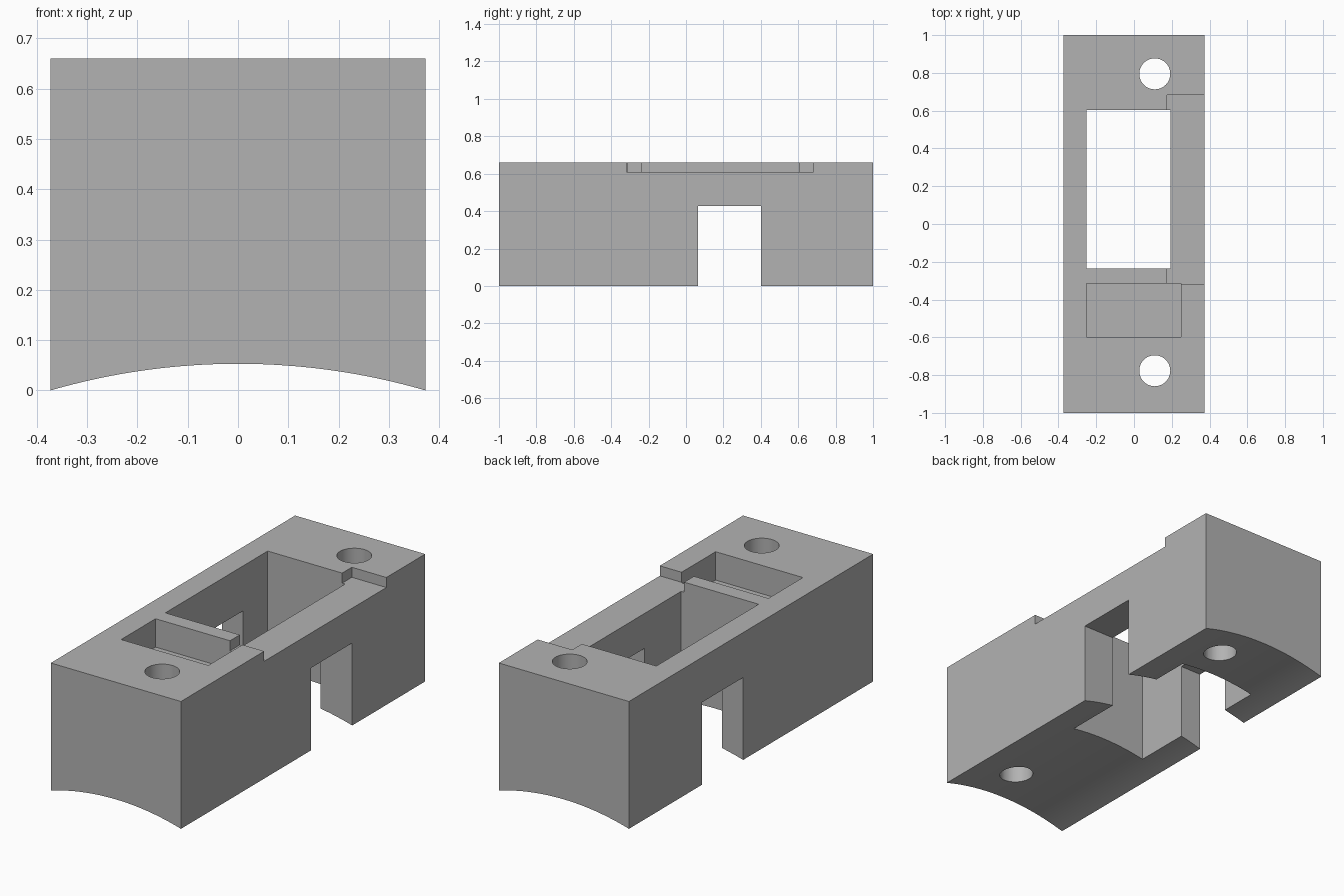
import bpy
import bmesh
import math

if "Cube" in bpy.data.objects:
    bpy.data.objects.remove(bpy.data.objects["Cube"], do_unlink=True)

HALF_W, HALF_L, HEIGHT, RISE = 0.373, 1.0, 0.66, 0.053

grey = bpy.data.materials.new("plain grey")
grey.use_nodes = True
colour = (0.45, 0.45, 0.45, 1)
grey.diffuse_color = colour
grey.node_tree.nodes["Principled BSDF"].inputs["Base Color"].default_value = colour


def link(name, bm):
    bmesh.ops.recalc_face_normals(bm, faces=bm.faces)
    mesh = bpy.data.meshes.new(name)
    bm.to_mesh(mesh)
    bm.free()
    mesh.materials.append(grey)
    obj = bpy.data.objects.new(name, mesh)
    bpy.context.collection.objects.link(obj)
    return obj


def box(name, x, y, z):
    bm = bmesh.new()
    bmesh.ops.create_cube(bm, size=1)
    for v in bm.verts:
        v.co = [lo + (c + 0.5) * (hi - lo) for c, (lo, hi) in zip(v.co, (x, y, z))]
    return link(name, bm)


def rod(name, x, y, radius):
    bm = bmesh.new()
    bmesh.ops.create_cone(bm, cap_ends=True, segments=64, radius1=radius, radius2=radius, depth=3)
    bmesh.ops.translate(bm, verts=bm.verts, vec=(x, y, 0))
    return link(name, bm)


# Block with a shallow arched underside, extruded along its length
radius = (HALF_W ** 2 + RISE ** 2) / (2 * RISE)
spread = math.asin(HALF_W / radius)
steps = 32
profile = [(-HALF_W, HEIGHT)]
for i in range(steps + 1):
    a = spread * (2 * i / steps - 1)
    profile.append((radius * math.sin(a), max(0, RISE - radius * (1 - math.cos(a)))))
profile.append((HALF_W, HEIGHT))
bm = bmesh.new()
face = bm.faces.new([bm.verts.new((x, -HALF_L, z)) for x, z in profile])
ends = bmesh.ops.extrude_face_region(bm, geom=[face])["geom"]
bmesh.ops.translate(bm, verts=[g for g in ends if isinstance(g, bmesh.types.BMVert)],
                    vec=(0, 2 * HALF_L, 0))
body = link("mounting_block", bm)

# Window, pocket, side recess, cross slot and screw holes
cutters = [
    box("window_cutter", (-0.252, 0.192), (-0.235, 0.603), (-1, 1)),
    box("pocket_cutter", (-0.252, 0.248), (-0.597, -0.315), (0.513, 1)),
    box("recess_cutter", (0.175, 1), (-0.318, 0.682), (0.608, 1)),
    box("slot_cutter", (-1, 1), (0.065, 0.402), (-1, 0.427)),
    rod("front_hole_cutter", 0.11, -0.777, 0.082),
    rod("back_hole_cutter", 0.11, 0.795, 0.082),
]
bpy.ops.object.select_all(action="DESELECT")
bpy.context.view_layer.objects.active = body
body.select_set(True)
for cutter in cutters:
    cutter.hide_render = True
    mod = body.modifiers.new(cutter.name, "BOOLEAN")
    mod.operation = "DIFFERENCE"
    mod.solver = "EXACT"
    mod.object = cutter
    bpy.ops.object.modifier_apply(modifier=mod.name)
    bpy.data.objects.remove(cutter, do_unlink=True)

# Round walls smooth, corners crisp
bpy.ops.object.shade_smooth_by_angle(angle=math.radians(25))
